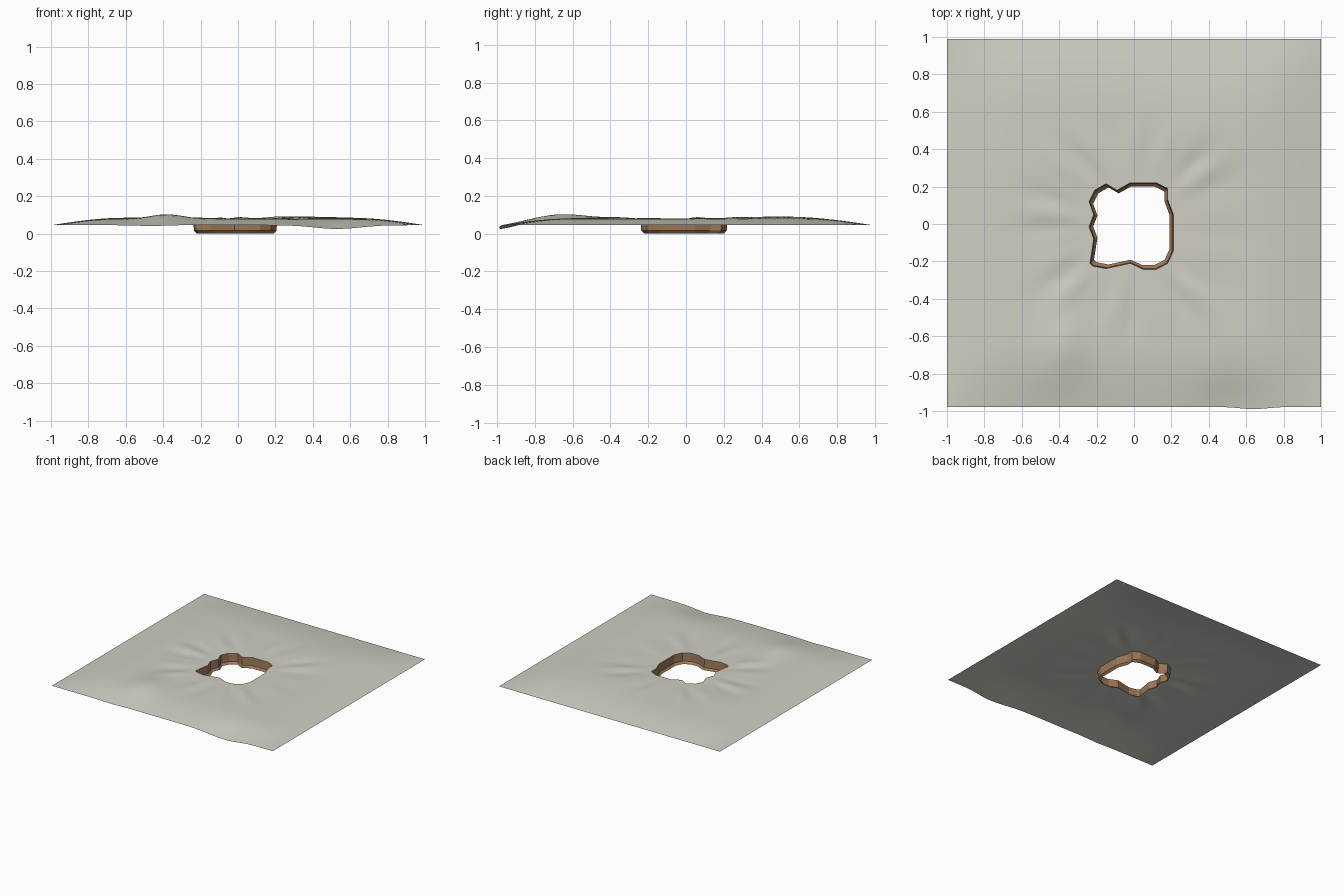
import bpy, math

if "Cube" in bpy.data.objects:
    bpy.data.objects.remove(bpy.data.objects["Cube"])

# Ragged outline of the pit, counter-clockwise from the right
HOLE = [(.21, .05), (.18, .13), (.18, .19), (.12, .22), (-.02, .22), (-.09, .18),
        (-.15, .215), (-.21, .18), (-.24, .12), (-.215, .05), (-.24, -.015),
        (-.215, -.08), (-.235, -.21), (-.22, -.225), (-.15, -.238), (-.02, -.21),
        (.05, -.242), (.12, -.242), (.18, -.21), (.21, -.145)]
X0, X1, Y0, Y1 = -1, 1, -.978, .99
RIM = .08


def make(name, verts, faces, smooth, color=None):
    me = bpy.data.meshes.new(name)
    me.from_pydata(verts, [], faces)
    me.polygons.foreach_set("use_smooth", [smooth] * len(me.polygons))
    ob = bpy.data.objects.new(name, me)
    bpy.context.collection.objects.link(ob)
    if color:
        mat = bpy.data.materials.new(name)
        mat.diffuse_color = color
        mat.use_nodes = True
        mat.node_tree.nodes["Principled BSDF"].inputs["Base Color"].default_value = mat.diffuse_color
        me.materials.append(mat)
    return ob


def ring_faces(rings, n, flip=False):
    out = []
    for r in range(rings - 1):
        for i in range(n):
            j = (i + 1) % n
            f = (r * n + i, (r + 1) * n + i, (r + 1) * n + j, r * n + j)
            out.append(f[::-1] if flip else f)
    return out


def bump(x, y, cx, cy, sx, sy, h):
    return h * math.exp(-((x - cx) / sx) ** 2 - ((y - cy) / sy) ** 2)


def ease(d):
    return math.sin(math.pi / 2 * max(0, min(1, d / .36)))


def height(x, y):
    # Low plateau that slopes down to the border, with folds around the pit
    dome = ease(1 - abs(x)) * ease(min(y - Y0, Y1 - y))
    r, a = math.hypot(x, y), math.atan2(y, x)
    fold = .004 * math.exp(-((r - .48) / .13) ** 2) * (math.sin(13 * a) + .6 * math.sin(21 * a + 1))
    return (.045 + .035 * dome + fold
            + bump(x, y, -.38, -.66, .12, .2, .024)
            + bump(x, y, .35, .5, .3, .2, .011)
            + bump(x, y, -.5, .35, .25, .25, .006)
            + bump(x, y, .53, Y0, .17, .15, -.02)
            + bump(x, y, -.45, Y0, .1, .12, -.006))


# Ground sheet: rings blended from the pit outline to the square border
SUB, RINGS = 6, 26
inner = []
for (ax, ay), (bx, by) in zip(HOLE, HOLE[1:] + HOLE[:1]):
    for k in range(SUB):
        t = k / SUB
        inner.append((ax + (bx - ax) * t, ay + (by - ay) * t))
n = len(inner)
outer = []
for x, y in inner:
    s = min((X1 if x > 0 else X0) / x if abs(x) > 1e-6 else 1e9,
            (Y1 if y > 0 else Y0) / y if abs(y) > 1e-6 else 1e9)
    outer.append((x * s, y * s))
for c in [(X0, Y0), (X0, Y1), (X1, Y0), (X1, Y1)]:
    outer[min(range(n), key=lambda i: math.dist(outer[i], c))] = c
verts = []
for r in range(RINGS):
    t = (r / (RINGS - 1)) ** 1.15
    for (ax, ay), (bx, by) in zip(inner, outer):
        x, y = ax + (bx - ax) * t, ay + (by - ay) * t
        z = height(x, y)
        blend = max(0, 1 - t / .12)
        z += (RIM - z) * blend
        # Front border bulges out slightly on the right
        y -= t ** 6 * bump(x, y, .64, Y0, .1, .3, .012)
        verts.append((x, y, z))
make("ground_sheet", verts, ring_faces(RINGS, n), True, (.62, .62, .55, 1))

# Earth wall of the pit, tucked inwards at its open bottom
m = len(HOLE)
wall = []
for s, z in [(1, RIM), (.99, .045), (.98, .016), (.91, 0)]:
    wall += [(x * s, y * s, z) for x, y in HOLE]
make("pit_wall", wall, ring_faces(4, m), False, (.34, .19, .10, 1))
